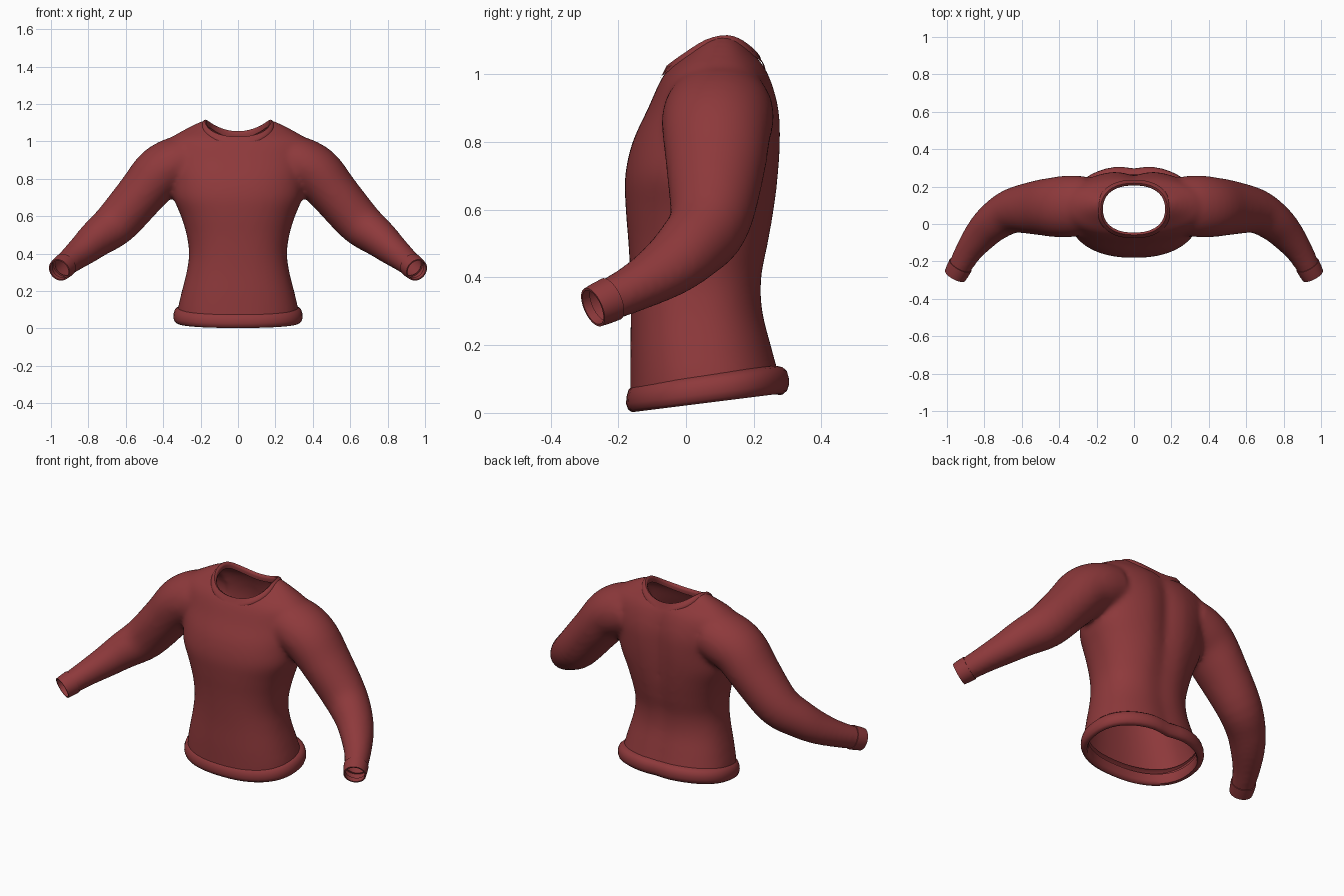
import bpy, bmesh, math
from mathutils import Vector
from mathutils.bvhtree import BVHTree

if "Cube" in bpy.data.objects:
    bpy.data.objects.remove(bpy.data.objects["Cube"], do_unlink=True)

knit = bpy.data.materials.new("dark red knit")
knit.use_nodes = True
knit.diffuse_color = (0.27, 0.041, 0.044, 1)
knit.node_tree.nodes["Principled BSDF"].inputs["Base Color"].default_value = knit.diffuse_color
knit.node_tree.nodes["Principled BSDF"].inputs["Roughness"].default_value = 0.8

SIDES = 48
ANGLES = [2 * math.pi * i / SIDES for i in range(SIDES)]


def spline(rows, steps=4):
    """Catmull-Rom interpolation through rows of numbers."""
    rows = [Vector(r) for r in rows]
    out = []
    for i in range(len(rows) - 1):
        p1, p2 = rows[i], rows[i + 1]
        p0, p3 = rows[max(i - 1, 0)], rows[min(i + 2, len(rows) - 1)]
        for k in range(steps):
            t = k / steps
            out.append(0.5 * (2 * p1 + (p2 - p0) * t + (2 * p0 - 5 * p1 + 4 * p2 - p3) * t ** 2
                              + (3 * p1 - p0 - 3 * p2 + p3) * t ** 3))
    return out + [rows[-1]]


def loft(bm, rings, caps=False):
    loops = [[bm.verts.new(p) for p in ring] for ring in rings]
    for a, b in zip(loops, loops[1:]):
        for i in range(len(a)):
            j = (i + 1) % len(a)
            bm.faces.new((a[i], a[j], b[j], b[i]))
    if caps:
        bm.faces.new(loops[0][::-1])
        bm.faces.new(loops[-1])
    bmesh.ops.recalc_face_normals(bm, faces=bm.faces)


def finish(bm, name, angle=50):
    mesh = bpy.data.meshes.new(name)
    bm.to_mesh(mesh)
    bm.free()
    mesh.materials.append(knit)
    obj = bpy.data.objects.new(name, mesh)
    bpy.context.collection.objects.link(obj)
    bpy.ops.object.select_all(action="DESELECT")
    obj.select_set(True)
    bpy.context.view_layer.objects.active = obj
    bpy.ops.object.shade_smooth_by_angle(angle=math.radians(angle))
    return obj


def oval(a, power):
    c, s = math.cos(a), math.sin(a)
    return (math.copysign(abs(c) ** (2 / power), c), math.copysign(abs(s) ** (2 / power), s))


def torso_ring(half, front, back, z, groove=0.0):
    ring = []
    for a in ANGLES:
        u, v = oval(a, 2.3)
        y = (front + back) / 2 + v * (back - front) / 2
        if v > 0:
            y -= groove * v * math.exp(-(u * half / 0.06) ** 2)
        ring.append(Vector((u * half, y, z)))
    return ring


# torso sections: half width, front, back, height, spine groove
torso = spline([
    (.325, -.165, .285, -.06, .01), (.325, -.165, .285, .08, .01), (.305, -.165, .262, .18, .01),
    (.275, -.163, .232, .30, .01), (.262, -.165, .23, .40, .012), (.275, -.17, .25, .50, .015),
    (.305, -.178, .268, .60, .02), (.345, -.18, .28, .70, .025), (.355, -.158, .286, .80, .028),
    (.37, -.112, .28, .90, .025), (.375, -.065, .248, 1.0, .015), (.29, -.005, .205, 1.06, .005),
    (.20, .05, .165, 1.105, 0), (.14, .08, .14, 1.118, 0)])

# sleeve path: centre x, y, z, then radius along depth and across
sleeve = spline([
    (.25, .10, .90, .155, .14), (.34, .095, .875, .165, .145), (.425, .09, .825, .16, .142),
    (.52, .087, .715, .145, .13), (.65, .07, .565, .12, .12), (.75, .01, .485, .105, .102),
    (.82, -.06, .425, .092, .086), (.89, -.155, .368, .072, .070), (.956, -.275, .312, .058, .058)])


def tube_frame(path, i):
    p = path[i]
    t = (Vector(path[min(i + 1, len(path) - 1)][:3]) - Vector(path[max(i - 1, 0)][:3])).normalized()
    u = (Vector((0, 1, 0)) - t * t.y).normalized()
    return Vector(p[:3]), t, u, t.cross(u)


def tube_ring(path, i, side, grow=0.0):
    c, t, u, v = tube_frame(path, i)
    ring = []
    for a in ANGLES:
        p = c + u * math.cos(a) * (path[i][3] + grow) + v * math.sin(a) * (path[i][4] + grow)
        ring.append(Vector((p.x * side, p.y, p.z)))
    return ring


# solid torso and sleeves, fused and softened into one cloth surface
bm = bmesh.new()
loft(bm, [torso_ring(*r) for r in torso], caps=True)
for side in (1, -1):
    loft(bm, [tube_ring(sleeve, i, side) for i in range(len(sleeve))], caps=True)
blank = finish(bm, "sweater_blank")
remesh = blank.modifiers.new("fuse", "REMESH")
remesh.mode = "VOXEL"
remesh.voxel_size = 0.014
soften = blank.modifiers.new("soften", "SMOOTH")
soften.factor = 0.5
soften.iterations = 10
fused = bpy.data.meshes.new_from_object(blank.evaluated_get(bpy.context.evaluated_depsgraph_get()))
bpy.data.objects.remove(blank, do_unlink=True)

bm = bmesh.new()
bm.from_mesh(fused)
surface = BVHTree.FromBMesh(bm)

# neckline outline, dropped onto the shoulders
NECK_Y, NECK_RX, NECK_RY, NECK_POWER = .08, .172, .132, 2.3


def neck_point(a, grow=0.0):
    u, v = oval(a, NECK_POWER)
    return Vector((u * (NECK_RX + grow), NECK_Y + v * (NECK_RY + grow), 0))


def inside_neck(p):
    return (abs(p.x / NECK_RX) ** NECK_POWER + abs((p.y - NECK_Y) / NECK_RY) ** NECK_POWER)


def drop(p):
    hit = surface.ray_cast(Vector((p.x, p.y, 2)), Vector((0, 0, -1)))[0]
    return hit.z


heights = [drop(neck_point(a)) for a in ANGLES]
for _ in range(3):
    heights = [(heights[i - 1] + 2 * heights[i] + heights[(i + 1) % SIDES]) / 4 for i in range(SIDES)]

# open the neck, waist and wrists
bmesh.ops.delete(bm, geom=[f for f in bm.faces if f.calc_center_median().z > .9
                           and inside_neck(f.calc_center_median()) < 1], context="FACES")
for v in bm.verts:
    if v.is_boundary:
        k = inside_neck(v.co) ** (-1 / NECK_POWER)
        v.co.x *= k
        v.co.y = NECK_Y + (v.co.y - NECK_Y) * k
        i = min(range(SIDES), key=lambda n: (neck_point(ANGLES[n]) - Vector((v.co.x, v.co.y, 0))).length)
        v.co.z = heights[i] - .006


def cut(point, normal, keep=lambda f: False):
    geom = [g for f in bm.faces if not keep(f) for g in (f, *f.edges, *f.verts)]
    bmesh.ops.bisect_plane(bm, geom=list(dict.fromkeys(geom)), plane_co=point, plane_no=normal,
                           clear_outer=True)


SLOPE = .125
cut(Vector((0, 0, .07)), Vector((0, SLOPE, -1)), lambda f: abs(f.calc_center_median().x) > .5)
wrist, direction = tube_frame(sleeve, len(sleeve) - 3)[:2]
for side in (1, -1):
    flip = Vector((side, 1, 1))
    cut(wrist * flip, direction * flip, lambda f: f.calc_center_median().x * side < .7)
finish(bm, "sweater_body", 180)

# rolled waistband, tilted up towards the back
bm = bmesh.new()
rings = []
for grow, height in ((-.012, .088), (.004, .082), (.017, .07), (.023, .05), (.024, .03),
                     (.018, .012), (.006, .003), (-.008, .006), (-.014, .02), (-.014, .06)):
    ring = torso_ring(.322 + grow, -.153 - grow, .288 + grow, 0, .015)
    for p in ring:
        p.z = .019 + SLOPE * p.y + height - .004 * math.exp(-(p.x / .1) ** 2) * (p.y > 0)
    rings.append(ring)
loft(bm, rings)
finish(bm, "waistband")

# folded neckband
bm = bmesh.new()
rings = []
for grow, rise in ((.024, -.024), (.024, -.012), (.016, .002), (.006, .008), (-.003, .003),
                   (-.006, -.008), (-.003, -.028)):
    ring = []
    for a, z in zip(ANGLES, heights):
        p = neck_point(a, grow)
        p.z = min(z + rise, drop(p) + .010) if grow > .01 else z + rise
        ring.append(p)
    rings.append(ring)
loft(bm, rings)
finish(bm, "neckband")

# cuffs
last = len(sleeve) - 1
for side, name in ((1, "left_cuff"), (-1, "right_cuff")):
    bm = bmesh.new()
    steps = ((last - 2, -.006), (last - 2, .003), (last - 1, .004), (last, .003),
             (last, -.004), (last - 1, -.006))
    loft(bm, [tube_ring(sleeve, i, side, grow) for i, grow in steps])
    finish(bm, name)
